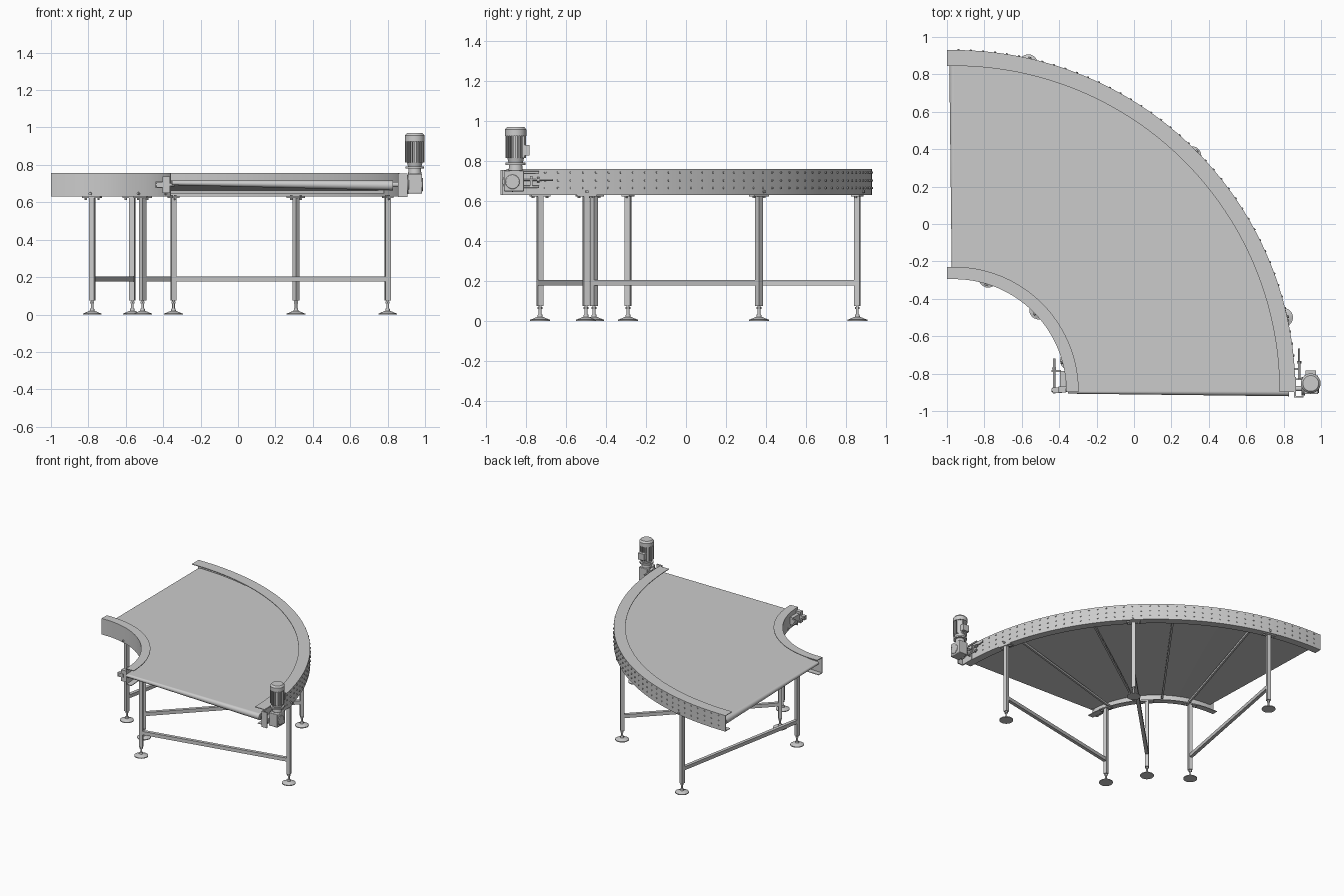
import bpy, bmesh, math
from mathutils import Vector, Matrix

if "Cube" in bpy.data.objects:
    bpy.data.objects.remove(bpy.data.objects["Cube"])

CX, CY = -0.962, -0.895          # centre of the curve
R_IN, R_OUT = 0.60, 1.825        # outer faces of the two side rails


def finish(name, bm):
    bmesh.ops.recalc_face_normals(bm, faces=bm.faces)
    me = bpy.data.meshes.new(name)
    bm.to_mesh(me)
    bm.free()
    ob = bpy.data.objects.new(name, me)
    bpy.context.collection.objects.link(ob)
    return ob


def polar(r, a, z):
    return Vector((CX + r * math.cos(a), CY + r * math.sin(a), z))


def sector(name, profile, stub0, stub1, n=64):
    """Sweep an (r, z) profile through 90 degrees, with straight stubs at the ends."""
    rows = [[polar(r, math.pi / 2 * i / n, z) for r, z in profile] for i in range(n + 1)]
    if stub0:
        rows.insert(0, [p - Vector((0, stub0, 0)) for p in rows[0]])
    if stub1:
        rows.append([p - Vector((stub1, 0, 0)) for p in rows[-1]])
    bm = bmesh.new()
    vs = [[bm.verts.new(p) for p in row] for row in rows]
    k = len(profile)
    for a, b in zip(vs, vs[1:]):
        for j in range(k):
            bm.faces.new((a[j], a[(j + 1) % k], b[(j + 1) % k], b[j]))
    bm.faces.new(vs[0])
    bm.faces.new(vs[-1])
    return finish(name, bm)


def add_box(bm, loc, size, rot=0.0):
    m = Matrix.Translation(loc) @ Matrix.Rotation(rot, 4, 'Z') @ Matrix.Diagonal((*size, 1))
    bmesh.ops.create_cube(bm, size=1, matrix=m)


def add_rod(bm, a, b, r1, r2=None, seg=16):
    a, b = Vector(a), Vector(b)
    d = b - a
    m = Matrix.Translation((a + b) / 2) @ d.to_track_quat('Z', 'Y').to_matrix().to_4x4()
    bmesh.ops.create_cone(bm, cap_ends=True, segments=seg, radius1=r1,
                          radius2=r1 if r2 is None else r2, depth=d.length, matrix=m)


def rail(name, r, width, s):
    # C channel whose flanges point along s (+1 outwards, -1 inwards)
    t, z0, z1, low = 0.005, 0.63, 0.758, width * 0.7
    prof = [(r, z0), (r, z1), (r + s * width, z1), (r + s * width, z1 - t),
            (r + s * t, z1 - t), (r + s * t, z0 + t), (r + s * low, z0 + t), (r + s * low, z0)]
    sector(name, prof, 0.003, 0.038)


# Side rails and belt
rail("inner_rail", R_IN, 0.066, 1)
rail("outer_rail", R_OUT, 0.085, -1)
B0, B1, T0, T1, ZT = 0.608, 1.79, 0.012, 0.026, 0.716
sector("belt", [(B0, ZT), (B1, ZT), (B1, ZT - 2 * T1), (B0, ZT - 2 * T0)], 0, 0)

# Tapered end rollers that the belt turns around
for name, a in (("front_roller", 0.0), ("left_roller", math.pi / 2)):
    bm = bmesh.new()
    add_rod(bm, polar(B0, a, ZT - T0), polar(B1, a, ZT - T1), T0, T1, 24)
    finish(name, bm)

# Cross bars under the belt
bm = bmesh.new()
for deg in (16, 35, 54, 73):
    a = math.radians(deg)
    add_box(bm, polar(1.21, a, 0.655), (1.2, 0.014, 0.018), a)
finish("under_belt_cross_bars", bm)

# Bolt pattern on the outer rail
bm = bmesh.new()
for i in range(42):
    a = math.radians(6 + i * 2.03)
    for z in (0.742, 0.702, 0.664):
        add_rod(bm, polar(R_OUT - 0.002, a, z), polar(R_OUT + 0.005, a, z), 0.006, 0.005, 8)
finish("outer_rail_bolts", bm)

# Supports: inner leg, outer leg and a brace for each
PAIRS = [((-0.78, -0.29), (-0.565, 0.857)),
         ((-0.51, -0.46), (0.31, 0.365)),
         ((-0.345, -0.73), (0.80, -0.50))]
LEG = 0.028


def leg(name, x, y, side):
    a = math.atan2(y - CY, x - CX)
    bm = bmesh.new()
    add_box(bm, (x, y, 0.35), (LEG, LEG, 0.55), a)
    # top plate and its bolts
    add_box(bm, (x, y, 0.626), (0.04, 0.10, 0.008), a)
    rail_r = R_OUT if side > 0 else R_IN
    t = Vector((-math.sin(a), math.cos(a), 0))
    for s in (-1, 1):
        p = Vector((x, y, 0)) + t * s * 0.036
        add_rod(bm, p + Vector((0, 0, 0.613)), p + Vector((0, 0, 0.64)), 0.007, seg=6)
    add_rod(bm, polar(rail_r - side * 0.004, a, 0.646),
            polar(rail_r + side * 0.009, a, 0.646), 0.008, seg=8)
    finish(name, bm)
    # levelling foot
    bm = bmesh.new()
    add_rod(bm, (x, y, 0), (x, y, 0.006), 0.05, seg=32)
    add_rod(bm, (x, y, 0.006), (x, y, 0.018), 0.046, 0.018, 32)
    add_rod(bm, (x, y, 0.018), (x, y, 0.032), 0.013, 0.011)
    add_rod(bm, (x, y, 0.03), (x, y, 0.08), 0.007)
    add_rod(bm, (x, y, 0.06), (x, y, 0.07), 0.012, seg=6)
    finish(name + "_foot", bm)


for i, (p, q) in enumerate(PAIRS, 1):
    leg(f"inner_leg_{i}", *p, -1)
    leg(f"outer_leg_{i}", *q, 1)
    d = Vector(q) - Vector(p)
    mid = (Vector(p) + Vector(q)) / 2
    bm = bmesh.new()
    add_box(bm, (mid.x, mid.y, 0.19), (d.length - LEG, 0.026, 0.028), math.atan2(d.y, d.x))
    finish(f"leg_brace_{i}", bm)

# Drive bracket at the outer front corner
bm = bmesh.new()
add_box(bm, (0.861, -0.872, 0.692), (0.01, 0.11, 0.125))
add_box(bm, (0.883, -0.923, 0.692), (0.045, 0.008, 0.125))
add_box(bm, (0.883, -0.83, 0.692), (0.045, 0.008, 0.06))
add_box(bm, (0.872, -0.775, 0.70), (0.03, 0.012, 0.05))
for z in (0.67, 0.742):
    add_rod(bm, (0.883, -0.83, z), (0.883, -0.735, z), 0.006)
add_rod(bm, (0.883, -0.83, 0.705), (0.883, -0.665, 0.705), 0.005)
add_rod(bm, (0.883, -0.745, 0.705), (0.883, -0.733, 0.705), 0.013, seg=6)
finish("drive_bracket", bm)

# Gearbox with shaft
MX, MY = 0.945, -0.852
bm = bmesh.new()
add_box(bm, (MX + 0.002, MY - 0.008, 0.70), (0.076, 0.10, 0.105))
add_rod(bm, (0.80, -0.88, 0.695), (0.905, -0.88, 0.695), 0.014)
add_rod(bm, (0.895, -0.868, 0.695), (0.915, -0.868, 0.695), 0.05, seg=24)
add_rod(bm, (0.98, -0.868, 0.695), (0.99, -0.868, 0.695), 0.036, seg=24)
add_rod(bm, (MX, MY, 0.75), (MX, MY, 0.785), 0.036, 0.032, 24)
g = finish("gearbox", bm)
bev = g.modifiers.new("bevel", 'BEVEL')
bev.width, bev.segments = 0.004, 2

# Motor: flange, finned body, fan cover and terminal box
bm = bmesh.new()
for z0, z1, r0, r1 in ((0.78, 0.792, 0.05, 0.05), (0.792, 0.815, 0.036, 0.042),
                       (0.815, 0.925, 0.044, 0.044), (0.925, 0.957, 0.053, 0.053),
                       (0.957, 0.97, 0.053, 0.042)):
    add_rod(bm, (MX, MY, z0), (MX, MY, z1), r0, r1, 32)
for i in range(24):
    a = 2 * math.pi * i / 24
    add_box(bm, (MX + 0.046 * math.cos(a), MY + 0.046 * math.sin(a), 0.869),
            (0.012, 0.003, 0.11), a)
finish("motor", bm)
bm = bmesh.new()
add_box(bm, (MX, MY + 0.055, 0.853), (0.055, 0.03, 0.052))
finish("motor_terminal_box", bm)

# Belt tensioner at the inner front corner
bm = bmesh.new()
add_box(bm, (-0.383, -0.885, 0.694), (0.04, 0.03, 0.09))
add_box(bm, (-0.381, -0.84, 0.694), (0.028, 0.11, 0.055))
add_box(bm, (-0.41, -0.888, 0.694), (0.05, 0.03, 0.03))
add_box(bm, (-0.415, -0.785, 0.694), (0.05, 0.01, 0.035))
add_rod(bm, (-0.427, -0.905, 0.694), (-0.427, -0.72, 0.694), 0.006)
add_rod(bm, (-0.427, -0.778, 0.694), (-0.427, -0.768, 0.694), 0.012, seg=6)
add_rod(bm, (-0.44, -0.888, 0.694), (-0.34, -0.888, 0.694), 0.009)
finish("belt_tensioner", bm)

# Smooth the round parts, keep edges sharp
for ob in bpy.context.scene.objects:
    ob.select_set(True)
    bpy.context.view_layer.objects.active = ob
bpy.ops.object.shade_smooth_by_angle(angle=math.radians(30))
